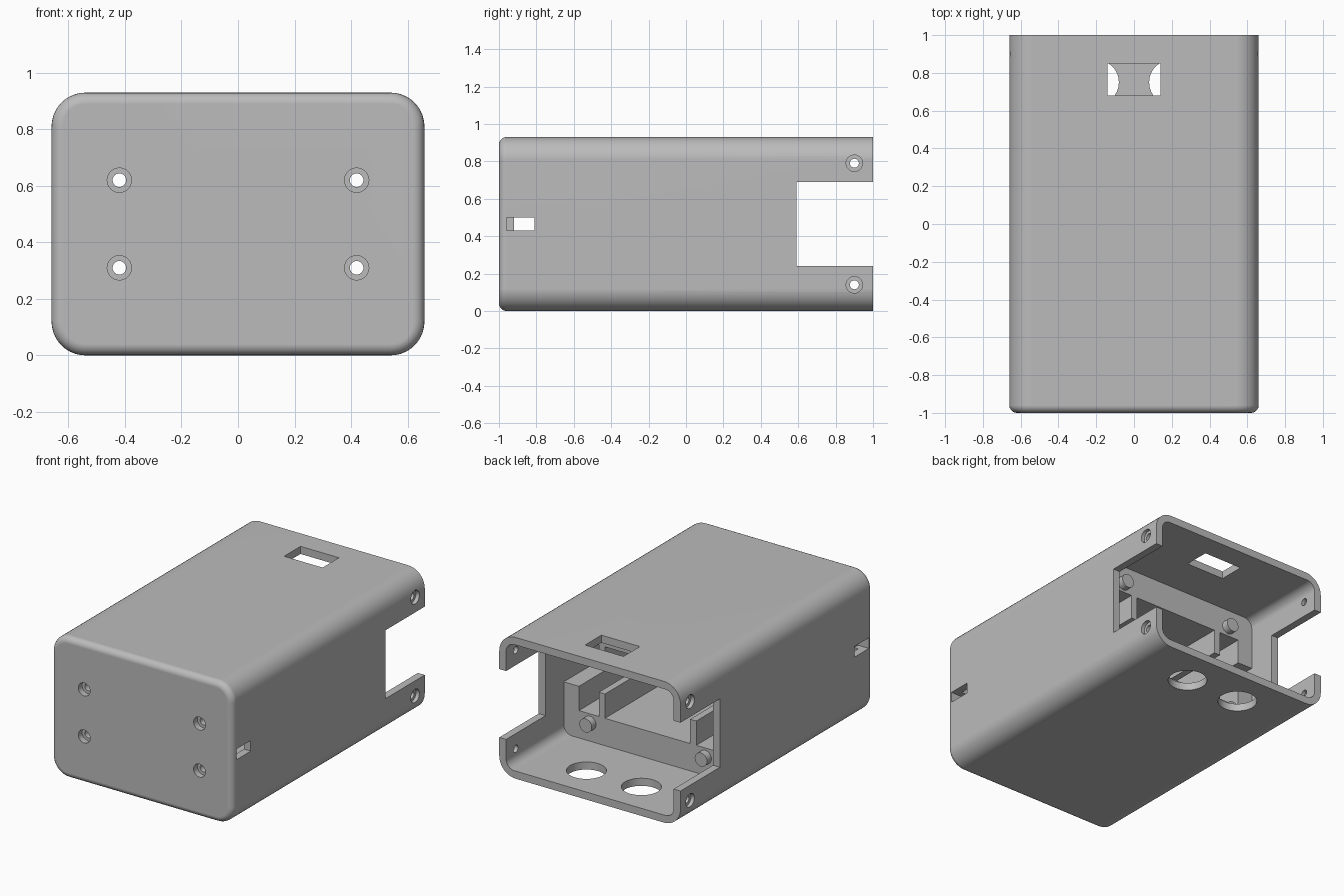
import bpy, bmesh, math
from mathutils import Matrix, Vector

cube = bpy.data.objects.get("Cube")
if cube:
    bpy.data.objects.remove(cube, do_unlink=True)

HALF_W, HEIGHT, MID = 0.66, 0.93, 0.465
WALL = 0.05
PANEL_Y = 0.40

grey = bpy.data.materials.new("plain grey")
grey.use_nodes = True
grey.diffuse_color = (0.5, 0.5, 0.5, 1)
grey.node_tree.nodes["Principled BSDF"].inputs["Base Color"].default_value = (0.5, 0.5, 0.5, 1)


def make(name, bm):
    bmesh.ops.recalc_face_normals(bm, faces=bm.faces)
    mesh = bpy.data.meshes.new(name)
    bm.to_mesh(mesh)
    bm.free()
    mesh.materials.append(grey)
    obj = bpy.data.objects.new(name, mesh)
    bpy.context.collection.objects.link(obj)
    return obj


def box(name, x0, x1, y0, y1, z0, z1):
    bm = bmesh.new()
    bmesh.ops.create_cube(bm, size=1)
    for v in bm.verts:
        v.co = Vector(((x0 + x1) / 2 + v.co.x * (x1 - x0),
                       (y0 + y1) / 2 + v.co.y * (y1 - y0),
                       (z0 + z1) / 2 + v.co.z * (z1 - z0)))
    return make(name, bm)


def cylinder(name, center, radius, depth, axis):
    turn = {"x": Matrix.Rotation(math.pi / 2, 4, "Y"),
            "y": Matrix.Rotation(math.pi / 2, 4, "X"),
            "z": Matrix.Identity(4)}[axis]
    bm = bmesh.new()
    bmesh.ops.create_cone(bm, cap_ends=True, segments=32, radius1=radius, radius2=radius,
                          depth=depth, matrix=Matrix.Translation(center) @ turn)
    return make(name, bm)


def rounded_prism(name, inset, radius, y0, y1, front_bevel=0):
    """Rounded rectangle in x and z, extruded along y."""
    cx, cz = HALF_W - inset - radius, MID - inset - radius
    bm = bmesh.new()
    ring = []
    steps = 10
    for corner, (sx, sz) in enumerate(((1, 1), (-1, 1), (-1, -1), (1, -1))):
        for i in range(steps + 1):
            a = math.pi / 2 * (corner + i / steps)
            ring.append(bm.verts.new((sx * cx + radius * math.cos(a), y0,
                                      MID + sz * cz + radius * math.sin(a))))
    face = bm.faces.new(ring)
    moved = bmesh.ops.extrude_face_region(bm, geom=[face])["geom"]
    for v in moved:
        if isinstance(v, bmesh.types.BMVert):
            v.co.y = y1
    if front_bevel:
        rim = [e for e in bm.edges if all(abs(v.co.y - y0) < 1e-5 for v in e.verts)]
        bmesh.ops.bevel(bm, geom=rim, offset=front_bevel, segments=5,
                        profile=0.5, affect="EDGES")
    return make(name, bm)


def select_only(obj):
    bpy.ops.object.select_all(action="DESELECT")
    obj.select_set(True)
    bpy.context.view_layer.objects.active = obj


def cut(target, cutter):
    mod = target.modifiers.new("cut", "BOOLEAN")
    mod.operation = "DIFFERENCE"
    mod.solver = "EXACT"
    mod.object = cutter
    select_only(target)
    bpy.ops.object.modifier_apply(modifier=mod.name)
    bpy.data.objects.remove(cutter, do_unlink=True)


# Outer housing with softened front edges
case = rounded_prism("case_body", 0, 0.12, -1, 1, 0.04)

# Open rear pocket
cut(case, rounded_prism("rear_pocket", WALL, 0.06, PANEL_Y, 1.2))

# Long inner channels, leaving two ribs and side rails
for x0, x1 in ((-0.31, 0.31), (0.355, 0.5), (-0.5, -0.355)):
    cut(case, box("channel", x0, x1, -0.92, PANEL_Y + 0.1, 0.23, 0.70))
cut(case, box("board_slot", -0.61, 0.61, -0.92, PANEL_Y + 0.1, 0.39, 0.54))

# Side notches at the rear and narrow slots near the front
cut(case, box("notch", -1, 1, 0.59, 1.2, 0.24, 0.69))
for side in (-1, 1):
    a, b = sorted((side * 0.58, side * 0.8))
    cut(case, box("side_slot", a, b, -0.96, -0.81, 0.43, 0.50))

# Top window and round floor openings
cut(case, box("window", -0.14, 0.14, 0.68, 0.85, 0.8, 1.1))
for x in (-0.2, 0.2):
    cut(case, cylinder("floor_hole", (x, 0.75, 0), 0.12, 0.3, "z"))

# Counterbored screw holes in the front and sides
for side in (-1, 1):
    for z in (0.31, 0.62):
        cut(case, cylinder("screw_hole", (side * 0.42, -0.95, z), 0.024, 0.3, "y"))
        cut(case, cylinder("counterbore", (side * 0.42, -1.01, z), 0.043, 0.1, "y"))
    for z in (0.14, 0.79):
        cut(case, cylinder("screw_hole", (side * 0.64, 0.9, z), 0.024, 0.2, "x"))
        cut(case, cylinder("counterbore", (side * 0.68, 0.9, z), 0.044, 0.09, "x"))

parts = [case]

# Locating pins on the inner panel
for side, label in ((-1, "right"), (1, "left")):
    for z, level in ((0.17, "lower"), (0.76, "upper")):
        parts.append(cylinder(f"{level}_{label}_pin", (side * 0.42, PANEL_Y + 0.01, z),
                              0.045, 0.07, "y"))

for part in parts:
    select_only(part)
    bpy.ops.object.shade_smooth_by_angle(angle=math.radians(30))
    normals = part.modifiers.new("clean_normals", "WEIGHTED_NORMAL")
    normals.keep_sharp = True
